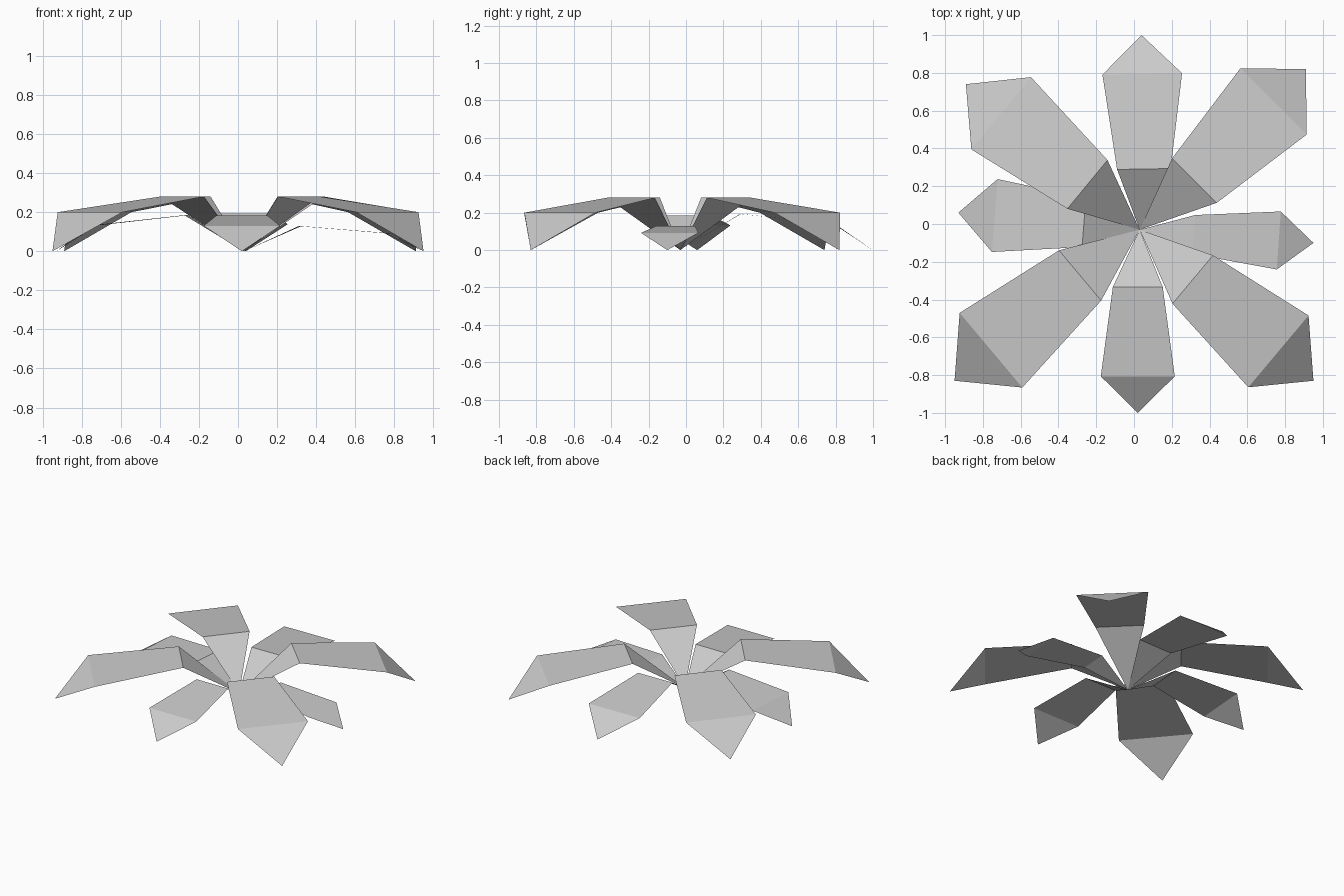
import bpy
import bmesh
from math import radians
from mathutils import Matrix, Vector

default_cube = bpy.data.objects.get("Cube")
if default_cube:
    bpy.data.objects.remove(default_cube, do_unlink=True)

# One plain grey for the whole plant
grey = bpy.data.materials.new("leaf_grey")
grey.use_nodes = True
grey.diffuse_color = (0.6, 0.6, 0.6, 1)
grey.node_tree.nodes["Principled BSDF"].inputs["Base Color"].default_value = grey.diffuse_color

# All leaves grow from this point on the ground
ROOT = Vector((0.03, -0.03, 0))

# Shared leaf outline: distance back from the tip, half width, height
KNEE = (0.834, 0.167, 0.28)
SHOULDER = (0.242, 0.248, 0.2)


def make_leaf(name, tip, angle, length, width, height):
    """Folded leaf: rising root triangle, long blade, drooping tip triangle."""
    turn = Matrix.Rotation(radians(angle), 3, "Z")
    tip = Vector((*tip, 0))
    bm = bmesh.new()

    def crease(profile):
        back, half, z = profile
        return [
            bm.verts.new(tip + turn @ Vector((-back * length, side * half * width, z * height)))
            for side in (-1, 1)
        ]

    root = bm.verts.new(ROOT)
    knee_right, knee_left = crease(KNEE)
    shoulder_right, shoulder_left = crease(SHOULDER)
    point = bm.verts.new(tip)

    bm.faces.new((root, knee_right, knee_left))
    bm.faces.new((knee_right, shoulder_right, shoulder_left, knee_left))
    bm.faces.new((shoulder_right, point, shoulder_left))

    mesh = bpy.data.meshes.new(name)
    bm.to_mesh(mesh)
    bm.free()
    mesh.materials.append(grey)
    leaf = bpy.data.objects.new(name, mesh)
    bpy.context.collection.objects.link(leaf)
    return leaf


# Four large diagonal leaves
make_leaf("large_leaf_front_left", (0.95, -0.83), -40, 1, 1, 1)
make_leaf("large_leaf_back_left", (0.91, 0.82), 45, 1, 1, 1)
make_leaf("large_leaf_back_right", (-0.89, 0.74), 140.5, 1, 1, 1)
make_leaf("large_leaf_front_right", (-0.95, -0.83), 220, 1.04, 1.04, 1)

# Four smaller, lower leaves between them
make_leaf("small_leaf_front", (0.02, -1), 270, 0.8, 0.79, 0.65)
make_leaf("small_leaf_back", (0.04, 1), 91, 0.85, 0.85, 0.69)
make_leaf("small_leaf_right", (-0.93, 0.06), 175.5, 0.8, 0.78, 0.66)
make_leaf("small_leaf_left", (0.95, -0.1), -4, 0.76, 0.62, 0.46)
